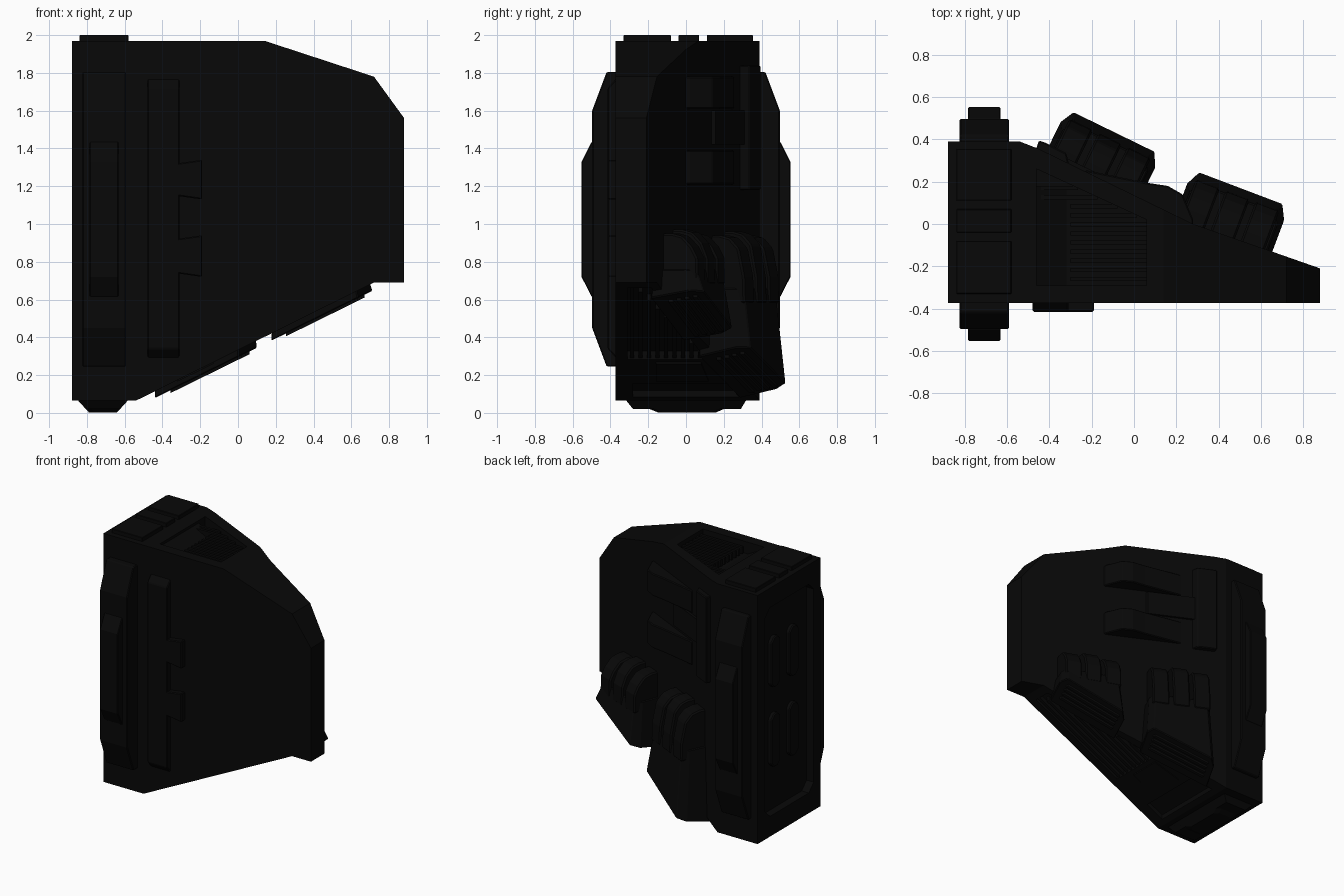
import bpy
import bmesh
from mathutils import Vector

if "Cube" in bpy.data.objects:
    bpy.data.objects.remove(bpy.data.objects["Cube"], do_unlink=True)

black = bpy.data.materials.new("matte black")
black.use_nodes = True
COLOR = (0.0024, 0.0024, 0.0024, 1)
black.diffuse_color = COLOR
black.node_tree.nodes["Principled BSDF"].inputs["Base Color"].default_value = COLOR


def loft(name, ring_a, ring_b, bevel=0.0):
    """Closed solid between two matching rings of points."""
    bm = bmesh.new()
    a = [bm.verts.new(p) for p in ring_a]
    b = [bm.verts.new(p) for p in ring_b]
    bm.faces.new(a)
    bm.faces.new(b)
    n = len(a)
    for i in range(n):
        bm.faces.new((a[i], a[(i + 1) % n], b[(i + 1) % n], b[i]))
    bmesh.ops.recalc_face_normals(bm, faces=bm.faces)
    mesh = bpy.data.meshes.new(name)
    bm.to_mesh(mesh)
    bm.free()
    mesh.materials.append(black)
    ob = bpy.data.objects.new(name, mesh)
    bpy.context.collection.objects.link(ob)
    if bevel:
        mod = ob.modifiers.new("bevel", 'BEVEL')
        mod.width = bevel
        mod.segments = 1
        mod.limit_method = 'ANGLE'
    return ob


def prism(name, pts, axis, lo, hi, bevel=0.0):
    place = {'x': lambda p, d: (d, p[0], p[1]),
             'y': lambda p, d: (p[0], d, p[1]),
             'z': lambda p, d: (p[0], p[1], d)}[axis]
    return loft(name, [place(p, lo) for p in pts], [place(p, hi) for p in pts], bevel)


def rect(a0, a1, b0, b1, c=0.0):
    """Rectangle outline, with corners cut by c."""
    if not c:
        return [(a0, b0), (a1, b0), (a1, b1), (a0, b1)]
    return [(a0 + c, b0), (a1 - c, b0), (a1, b0 + c), (a1, b1 - c),
            (a1 - c, b1), (a0 + c, b1), (a0, b1 - c), (a0, b0 + c)]


def bar(name, a, b, w, h):
    """Thin bar between two points, w wide in y and h high in z."""
    ring = [(-w, -h), (w, -h), (w, h), (-w, h)]
    ends = [[(p[0], p[1] + y / 2, p[2] + z / 2) for y, z in ring] for p in (a, b)]
    return loft(name, *ends)


def cut(target, cutter, op='DIFFERENCE'):
    cutter.hide_render = True
    cutter.hide_set(True)
    mod = target.modifiers.new("cut", 'BOOLEAN')
    mod.operation = op
    mod.solver = 'EXACT'
    mod.object = cutter


def back(x):
    """y of the sloping back wall."""
    if x < 0.28:
        return 0.355 - (x + 0.45) * 0.486
    return -(x - 0.28) * 0.35


def under(x):
    """z of the sloping underside."""
    return 0.07 + (x + 0.54) * 0.492


# Main hull: front outline intersected with the plan outline
hull = prism("hull", [(-0.88, 0.065), (-0.54, 0.065), (0.72, 0.69), (0.88, 0.69),
                      (0.88, 1.56), (0.72, 1.78), (0.14, 1.97), (-0.88, 1.97)], 'y', -0.373, 0.6)
plan = prism("plan_cutter", [(-0.88, -0.6), (0.95, -0.6), (0.95, back(0.95)), (0.28, 0),
                             (-0.45, 0.355), (-0.54, 0.39), (-0.88, 0.39)], 'z', -0.2, 2.2)
cut(hull, plan, 'INTERSECT')

# Top vent recess with slats
cut(hull, prism("top_vent_cutter", [(-0.46, -0.29), (0.06, -0.29), (0.06, 0.02), (-0.46, 0.26)],
                'z', 1.88, 2.2))
prism("top_vent_ramp", [(-0.46, 1.95), (-0.46, 1.87), (-0.3, 1.87)], 'y', -0.29, 0.18)
for i in range(11):
    y = -0.26 + i * 0.043
    end = min(0.06, (0.26 - y) / 0.4615 - 0.46)
    bar("top_vent_slat", (-0.3 if y < 0.1 else -0.44, y, 1.915), (end, y, 1.915), 0.02, 0.05)


# Underside grille recess with lengthwise slats, a hatch recess and a hatch plate
def slope_block(name, x0, x1, y0, ya, yb, below, above):
    lo = [(x0, y0, under(x0) - below), (x1, y0, under(x1) - below),
          (x1, yb, under(x1) - below), (x0, ya, under(x0) - below)]
    return loft(name, lo, [(x, y, z + below + above) for x, y, z in lo])


cut(hull, slope_block("grille_cutter", -0.1, 0.66, -0.31, back(-0.1) - 0.08, back(0.66) - 0.05, 0.1, 0.04))
cut(hull, slope_block("hatch_cutter", -0.5, -0.36, -0.28, 0.28, 0.22, 0.1, 0.03))
slope_block("hatch_plate", -0.32, -0.13, -0.16, 0.12, 0.08, 0.012, 0.02)
for i in range(9):
    y = -0.285 + i * 0.045
    end = min(0.66, (back(-0.1) - 0.08 - y) / 0.486 - 0.1)
    bar("grille_slat", (-0.1, y, under(-0.1) + 0.025), (end, y, under(end) + 0.025), 0.022, 0.04)

# Recessed side panel with four raised pills
cut(hull, prism("side_panel_cutter", rect(-0.29, 0.3, 0.22, 1.82, 0.06), 'x', -1.0, -0.82))
for y in (-0.1, 0.12):
    for z0, z1 in ((0.55, 0.96), (1.16, 1.55)):
        prism("side_pill", rect(y - 0.055, y + 0.055, z0, z1, 0.035), 'x', -0.85, -0.8, 0.008)

# Stepped rails on both faces of the thick block
for s in (-1, 1):
    prism("block_rail", [(s * y, z) for y, z in
          ((0.3, 0.245), (0.42, 0.245), (0.497, 0.45), (0.497, 1.6), (0.42, 1.805), (0.3, 1.805))],
          'x', -0.825, -0.592, 0.006)
    prism("rail_cap", [(s * y, z) for y, z in
          ((0.45, 0.615), (0.5, 0.615), (0.553, 0.72), (0.553, 1.33), (0.5, 1.435), (0.45, 1.435))],
          'x', -0.785, -0.632, 0.005)

# Raised top plates
for y0, y1 in ((-0.33, -0.08), (-0.04, 0.07), (0.11, 0.355)):
    prism("top_plate", rect(-0.84, -0.58, y0, y1), 'z', 1.94, 2.0, 0.003)

# Tapered foot
loft("foot", [(x, y, 0.08) for x, y in rect(-0.86, -0.57, -0.34, 0.34, 0.03)],
     [(x, y, 0.003) for x, y in rect(-0.79, -0.64, -0.15, 0.16, 0.03)])
loft("foot_skirt", [(x, y, 0.07) for x, y in rect(-0.85, -0.58, -0.32, 0.32)],
     [(x, y, 0.02) for x, y in rect(-0.805, -0.625, -0.28, 0.29)])

# Front strip with two side tabs
prism("front_strip", [(-0.36, 0.28), (-0.415, 0.34), (-0.415, 1.72), (-0.36, 1.78)], 'x', -0.48, -0.31, 0.006)
for z0, z1 in ((0.72, 0.94), (1.13, 1.34)):
    prism("front_tab", [(-0.33, z0 + 0.02), (-0.19, z0), (-0.19, z1), (-0.33, z1 - 0.02)],
          'y', -0.415, -0.36, 0.006)

# Back strip, linking bar and two tapering fins
prism("back_strip", [(-0.48, 0.3), (-0.45, 0.395), (-0.42, 0.385), (-0.32, 0.335), (-0.3, 0.25)],
      'z', 1.18, 1.84, 0.006)
prism("back_link", [(x, back(x) + d) for x, d in ((-0.34, -0.03), (-0.34, 0.02), (0.0, 0.02), (0.0, -0.03))],
      'z', 1.42, 1.6)
for z0, z1 in ((1.21, 1.39), (1.61, 1.78)):
    prism("back_fin", [(0.28, -0.04), (0.28, 0.02), (0.23, 0.14), (0.16, 0.18), (0.06, 0.195), (-0.23, 0.255),
                       (-0.23, 0.2)], 'z', z0, z1, 0.006)


# Thruster pods: wedge body, three fingers on top, louvres below
def pod(left, right, depth, mid, top):
    a = Vector((left, back(left), 0))
    t = Vector((right, back(right), 0)) - a
    width = t.length
    t.normalize()
    n = Vector((-t.y, t.x, 0))

    def at(u, v, z=None):
        p = a + t * u + n * v
        p.z = under(p.x) - 0.04 if z is None else z
        return p

    d = depth
    outline = [(0, -0.06), (0, d * 0.7), (0.035, d), (width - 0.035, d), (width, d * 0.7), (width, -0.06)]
    loft("pod_body", [at(u, v) for u, v in outline],
         [at(u * 0.9 + width * 0.05, v * 0.78, mid) for u, v in outline], 0.006)
    step = width * 0.92 / 3
    for k in range(3):
        u0 = k * step + width * 0.04 + 0.012
        u1 = u0 + step - 0.03
        tip = top if k == 1 else top - 0.02
        side = [(-0.06, mid - 0.08), (d * 0.84, mid - 0.08), (d * 0.82, mid + 0.06), (d * 0.68, tip - 0.07),
                (d * 0.45, tip - 0.015), (d * 0.2, tip), (-0.06, tip)]
        loft("pod_finger", [at(u0, v, z) for v, z in side], [at(u1, v, z) for v, z in side], 0.01)
    for k in range(4):
        v = d * (0.15 + 0.2 * k)
        bar("pod_louvre", at(0.05, v), at(width - 0.05, v), 0.024, 0.03)


pod(-0.417, 0.03, 0.228, 0.66, 0.96)
pod(0.195, 0.655, 0.23, 0.76, 0.97)
